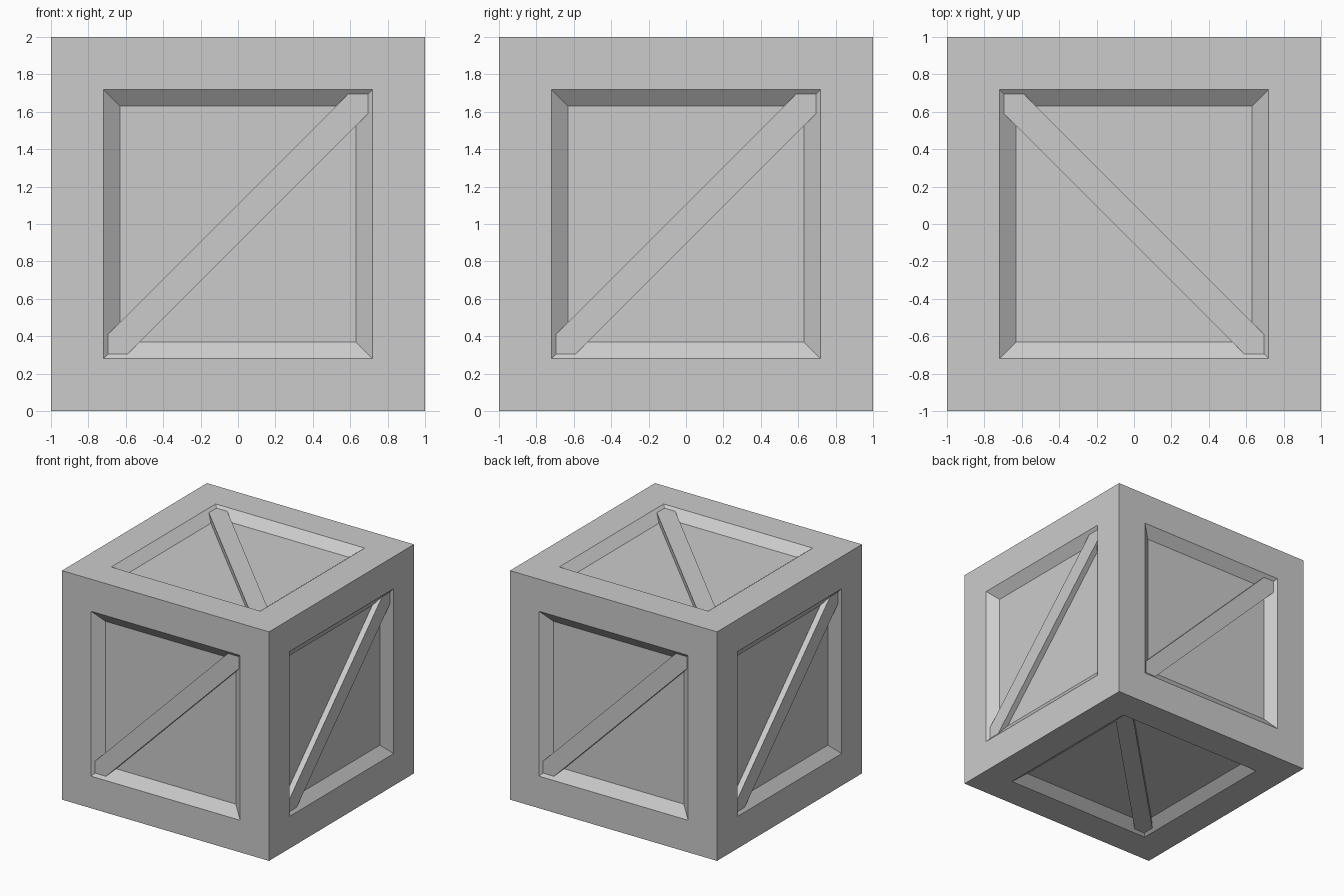
import bpy, bmesh
from mathutils import Vector

if "Cube" in bpy.data.objects:
    bpy.data.objects.remove(bpy.data.objects["Cube"])

CENTRE = Vector((0, 0, 1))


def make_object(name, bm):
    bmesh.ops.recalc_face_normals(bm, faces=bm.faces[:])
    mesh = bpy.data.meshes.new(name)
    bm.to_mesh(mesh)
    bm.free()
    obj = bpy.data.objects.new(name, mesh)
    bpy.context.collection.objects.link(obj)
    return obj


# Crate body: cube with a flat rim and a sloped recess on every side
bm = bmesh.new()
bmesh.ops.create_cube(bm, size=2)
bmesh.ops.translate(bm, vec=CENTRE, verts=bm.verts[:])
panels = bm.faces[:]
bmesh.ops.inset_individual(bm, faces=panels, thickness=0.28, use_even_offset=True)
bmesh.ops.inset_individual(bm, faces=panels, thickness=0.09, depth=-0.07,
                           use_even_offset=True)
make_object("crate_body", bm)


# Diagonal brace: six-sided plank ending square in the recess corners
def brace(name, n, u, v):
    n, u, v = Vector(n), Vector(u), Vector(v)
    a, o = 0.695, 0.105
    outline = [(-a, -a), (-a + o, -a), (a, a - o), (a, a), (a - o, a), (-a, -a + o)]
    bm = bmesh.new()
    face = bm.faces.new([bm.verts.new(CENTRE + n * 0.92 + u * p + v * q)
                         for p, q in outline])
    new = bmesh.ops.extrude_face_region(bm, geom=[face])["geom"]
    bmesh.ops.translate(bm, vec=n * 0.06,
                        verts=[g for g in new if isinstance(g, bmesh.types.BMVert)])
    make_object(name, bm)


# One brace per side: outward direction, then the two axes it climbs along
brace("front_brace", (0, -1, 0), (1, 0, 0), (0, 0, 1))
brace("right_brace", (1, 0, 0), (0, 1, 0), (0, 0, 1))
brace("back_brace", (0, 1, 0), (-1, 0, 0), (0, 0, 1))
brace("left_brace", (-1, 0, 0), (0, -1, 0), (0, 0, 1))
brace("top_brace", (0, 0, 1), (-1, 0, 0), (0, 1, 0))
brace("bottom_brace", (0, 0, -1), (1, 0, 0), (0, 1, 0))
